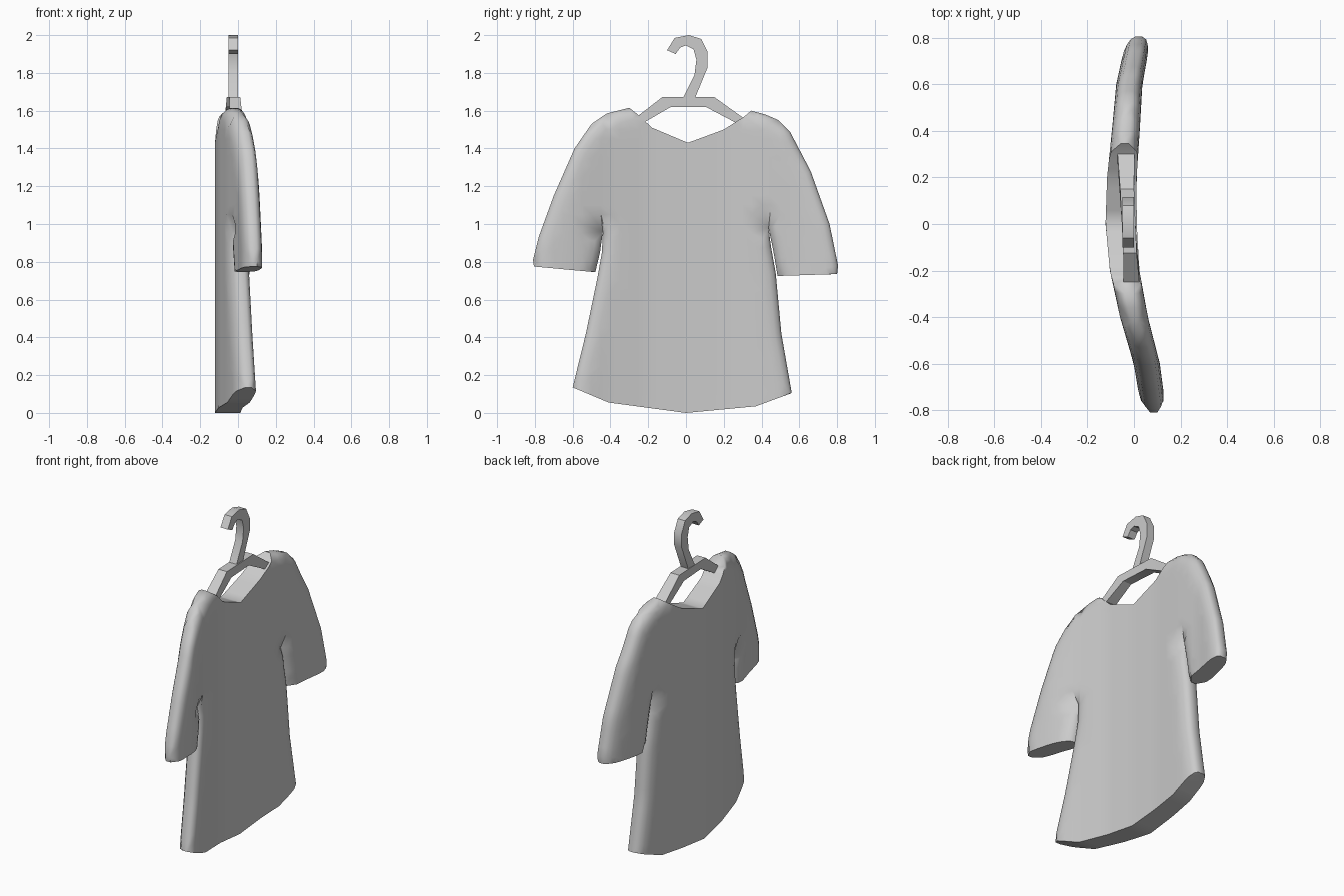
import bpy, bmesh, math
from mathutils import Vector
from mathutils.geometry import delaunay_2d_cdt, intersect_point_line

cube = bpy.data.objects.get("Cube")
if cube:
    bpy.data.objects.remove(cube)

grey = bpy.data.materials.new("light_grey")
grey.use_nodes = True
grey.diffuse_color = (0.6, 0.6, 0.6, 1)
grey.node_tree.nodes["Principled BSDF"].inputs["Base Color"].default_value = (0.6, 0.6, 0.6, 1)


def finish(name, bm, angle):
    bmesh.ops.recalc_face_normals(bm, faces=bm.faces)
    mesh = bpy.data.meshes.new(name)
    bm.to_mesh(mesh)
    bm.free()
    mesh.materials.append(grey)
    obj = bpy.data.objects.new(name, mesh)
    bpy.context.collection.objects.link(obj)
    bpy.ops.object.select_all(action='DESELECT')
    obj.select_set(True)
    bpy.context.view_layer.objects.active = obj
    bpy.ops.object.shade_smooth_by_angle(angle=math.radians(angle))
    return obj


def lerp_curve(t, keys):
    for (a, va), (b, vb) in zip(keys, keys[1:]):
        if t <= b:
            return va + (vb - va) * max(0, (t - a) / (b - a))
    return keys[-1][1]


# Shirt outline in (y, z), split into open rims (flat ends) and rounded seams
RUNS = [
    ("rim", [(0, 0), (.37, .035)]),
    ("seam", [(.56, .105), (.505, .42), (.475, .74), (.45, .88), (.437, .98), (.462, .86)]),
    ("rim", [(.485, .725)]),
    ("seam", [(.8, .735), (.805, .78), (.76, 1), (.66, 1.28), (.55, 1.49), (.49, 1.55), (.42, 1.58)]),
    ("rim", [(.345, 1.6), (.31, 1.57), (.2, 1.5), (.01, 1.43), (-.18, 1.51), (-.255, 1.58)]),
    ("seam", [(-.3, 1.615), (-.42, 1.585), (-.5, 1.53), (-.59, 1.4), (-.7, 1.15), (-.78, .93), (-.81, .81)]),
    ("rim", [(-.805, .775)]),
    ("seam", [(-.48, .745), (-.455, .85), (-.44, .96), (-.445, .85), (-.468, .72), (-.53, .42)]),
    ("rim", [(-.6, .135), (-.41, .055)]),
]
BEND = [(-.8, .085), (-.6, .055), (-.4, .0), (-.2, -.04), (0, -.055),
        (.2, -.052), (.4, -.035), (.6, -.02), (.8, .02)]
ROUND = 0.09
corners = [(kind, Vector(p)) for kind, pts in RUNS for p in pts]
edges = [(kind, p, corners[(i + 1) % len(corners)][1]) for i, (kind, p) in enumerate(corners)]
seams = [(a, b) for kind, a, b in edges if kind == "seam"]


def distance(p, segments):
    best = 9.0
    for a, b in segments:
        q, t = intersect_point_line(p, a, b)
        q = a.lerp(b, min(1, max(0, t)))
        best = min(best, (p - q.to_2d()).length)
    return best


def inside(p):
    hit = False
    for _, a, b in edges:
        if (a.y > p.y) != (b.y > p.y) and p.x < a.x + (b.x - a.x) * (p.y - a.y) / (b.y - a.y):
            hit = not hit
    return hit


# Sample the outline, rows following the seams, and an inner grid
border, inner = [], []
for kind, a, b in edges:
    steps = max(1, round((b - a).length / 0.05))
    direction = (b - a).normalized()
    inward = Vector((-direction.y, direction.x))
    for k in range(steps):
        p = a.lerp(b, k / steps)
        border.append(p)
        if kind == "seam":
            for d in (0.012, 0.035, 0.065):
                q = p + inward * d
                if inside(q) and distance(q, seams) > d * 0.95:
                    inner.append(q)
every = [(a, b) for _, a, b in edges]
for i in range(-16, 17):
    for j in range(33):
        p = Vector((i * 0.05, j * 0.05))
        if inside(p) and distance(p, seams) > 0.08 and distance(p, every) > 0.02:
            inner.append(p)
flat, _, tris, *_ = delaunay_2d_cdt(border + inner, [], [list(range(len(border)))], 1, 1e-5)

# Shirt: two inflated, bent sheets joined by a rim
bm = bmesh.new()
sheets = ([], [])
for p in flat:
    d = min(1, distance(p, seams) / ROUND)
    swell = 0.3 + 0.7 * math.sqrt(1 - (1 - d) ** 2)
    half = (0.067 - 0.018 * abs(p.x)) * swell
    for sheet, side in zip(sheets, (1, -1)):
        sheet.append(bm.verts.new((lerp_curve(p.x, BEND) + side * half, p.x, p.y)))
for t in tris:
    bm.faces.new([sheets[0][i] for i in t])
    bm.faces.new([sheets[1][i] for i in reversed(t)])
bm.verts.index_update()
partner = dict(zip(sheets[0], sheets[1]))
for e in [e for e in bm.edges if e.is_boundary and e.verts[0] in partner]:
    a, b = e.verts
    bm.faces.new((a, b, partner[b], partner[a]))
finish("shirt", bm, 50)


# Hanger parts: ribbons of (outer, inner) pairs given a thickness along x
def ribbon(name, pairs, span):
    bm = bmesh.new()
    rings = []
    for outer, inner_pt in pairs:
        x0, x1 = span(outer[0])
        rings.append([bm.verts.new((x, *p)) for x, p in
                      ((x0, outer), (x1, outer), (x1, inner_pt), (x0, inner_pt))])
    for r, s in zip(rings, rings[1:]):
        for k in range(4):
            bm.faces.new((r[k], r[(k + 1) % 4], s[(k + 1) % 4], s[k]))
    bm.faces.new(rings[0])
    bm.faces.new(rings[-1])
    return finish(name, bm, 30)


def bar_span(y):
    middle = lerp_curve(y, [(-.26, -.01), (0, -.024), (.31, -.035)])
    half = 0.024 + 0.03 * abs(y) / 0.3 * 0.4
    return middle - half, middle + half


ribbon("hanger_bar", [((-.27, 1.56), (-.235, 1.53)), ((-.125, 1.672), (-.08, 1.62)),
                      ((.15, 1.672), (.105, 1.62)), ((.32, 1.55), (.285, 1.525))], bar_span)
ribbon("hanger_hook", [((.045, 1.66), (-.02, 1.66)), ((.115, 1.83), (.045, 1.79)),
                       ((.115, 1.91), (.055, 1.87)), ((.08, 1.98), (.04, 1.925)),
                       ((.015, 2.0), (0, 1.945)), ((-.06, 1.985), (-.03, 1.935)),
                       ((-.1, 1.92), (-.055, 1.9))], lambda y: (-.05, 0))
